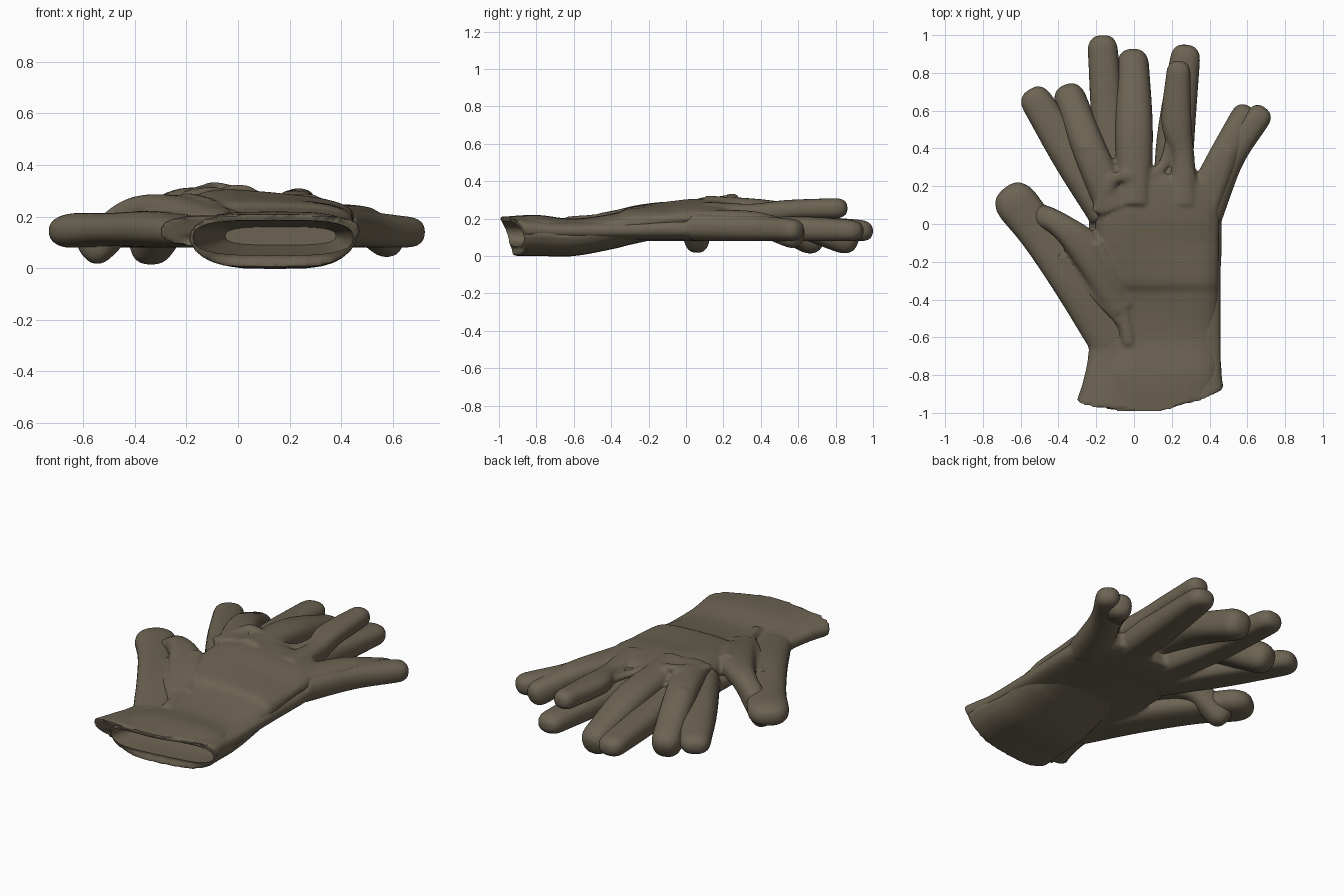
import bpy, bmesh, math
from mathutils import Vector

mat = bpy.data.materials.new("olive_fabric")
mat.diffuse_color = (0.15, 0.125, 0.085, 1)
N = 24


def loft(bm, rings):
    vs = [[bm.verts.new(p) for p in r] for r in rings]
    for a, b in zip(vs, vs[1:]):
        for i in range(N):
            j = (i + 1) % N
            bm.faces.new((a[i], a[j], b[j], b[i]))
    bm.faces.new(vs[0][::-1])
    bm.faces.new(vs[-1])


def sp(v, e):
    return math.copysign(abs(v) ** e, v)


def spline(pts, steps=7):
    # Catmull-Rom through tuples of any length
    p = [Vector(q) for q in pts]
    p = [2 * p[0] - p[1]] + p + [2 * p[-1] - p[-2]]
    out = []
    for k in range(1, len(p) - 2):
        a, b, c, d = p[k - 1:k + 3]
        for s in range(steps):
            t = s / steps
            out.append(0.5 * (2 * b + (c - a) * t + (2 * a - 5 * b + 4 * c - d) * t * t
                              + (3 * b - a - 3 * c + d) * t ** 3))
    return out + [p[-2]]


def palm(bm, stations, floor=-1, taper=0.0, tilt=0.0, ex=0.55):
    # stations: y, left, right, bottom, top
    rings = []
    for y, xl, xr, zb, zt in spline(stations):
        ring = []
        for i in range(N):
            a = 2 * math.pi * i / N
            u, v = sp(math.cos(a), ex), sp(math.sin(a), 0.75)
            z = (zb + zt) / 2 + (zt - zb) / 2 * v
            x = (xl + xr) / 2 + (xr - xl) / 2 * u * (1 - taper * max(0, -v))
            if y > -0.4:                    # back slopes down to the little finger
                z -= tilt * u * max(0, v) * min(1, (y + 0.4) / 0.3)
            f = max(0, (-0.7 - y) / 0.3)    # curved, slanted cuff rim
            yy = y + f * (0.08 * (x / 0.4) ** 2 + 0.35 * (0.2 - z))
            ring.append((x, yy, max(z, floor)))
        rings.append(ring)
    loft(bm, rings)


def finger(bm, pts, floor=-1):
    # pts: x, y, z, half width, half height; the tip is rounded beyond the last one
    path = [(tuple(q[:3]), q[3], q[4]) for q in spline(pts)]
    end, w, h = path[-1]
    d = (Vector(end) - Vector(path[-3][0])).normalized()
    for a in (0.4, 0.8, 1.15, 1.45):
        path.append((tuple(Vector(end) + d * w * math.sin(a)),
                     w * math.cos(a) ** 0.7, h * math.cos(a) ** 0.7))
    rings = []
    for k, (c, w, h) in enumerate(path):
        t = Vector(path[min(k + 1, len(path) - 1)][0]) - Vector(path[max(k - 1, 0)][0])
        s = Vector((t.y, -t.x, 0)).normalized()
        up = s.cross(t).normalized()
        ring = []
        for i in range(N):
            a = 2 * math.pi * i / N
            p = Vector(c) + s * w * sp(math.cos(a), 0.8) + up * h * sp(math.sin(a), 0.85)
            p.z = max(p.z, floor)
            ring.append(p)
        rings.append(ring)
    loft(bm, rings)


def make(name, bm):
    bmesh.ops.recalc_face_normals(bm, faces=bm.faces)
    me = bpy.data.meshes.new(name)
    bm.to_mesh(me)
    bm.free()
    ob = bpy.data.objects.new(name, me)
    bpy.context.collection.objects.link(ob)
    me.materials.append(mat)
    return ob


# cuff cavity, subtracted from both gloves
bm = bmesh.new()
palm(bm, [(-1.15, -0.18, 0.45, 0.06, 0.19), (-0.95, -0.17, 0.445, 0.05, 0.185),
          (-0.75, -0.13, 0.43, 0.05, 0.18), (-0.45, -0.05, 0.38, 0.09, 0.16)])
cavity = make("cuff_cavity", bm)
cavity.hide_render = True
cavity.hide_viewport = True


def finish(name, bm):
    ob = make(name, bm)
    r = ob.modifiers.new("merge", 'REMESH')
    r.mode, r.voxel_size = 'VOXEL', 0.011
    s = ob.modifiers.new("soften", 'SMOOTH')
    s.factor, s.iterations = 0.5, 4
    b = ob.modifiers.new("open_cuff", 'BOOLEAN')
    b.operation, b.object, b.solver = 'DIFFERENCE', cavity, 'EXACT'
    bpy.context.view_layer.objects.active = ob
    ob.select_set(True)
    for m in list(ob.modifiers):
        bpy.ops.object.modifier_apply(modifier=m.name)
    bpy.ops.object.shade_smooth_by_angle(angle=math.radians(40))
    ob.select_set(False)


# lower glove: flat underside, spread fingers
F = 0.08
bm = bmesh.new()
palm(bm, [(-1.0, -0.305, 0.475, 0.08, 0.21), (-0.86, -0.27, 0.465, 0.08, 0.205),
          (-0.65, -0.24, 0.46, 0.08, 0.19), (-0.3, -0.24, 0.46, 0.08, 0.2),
          (0.0, -0.24, 0.465, 0.08, 0.21), (0.18, -0.22, 0.45, 0.08, 0.2),
          (0.27, -0.12, 0.36, 0.09, 0.19)], F, ex=0.45)
for pts in (
    [(-0.12, -0.62, 0.13, 0.12, 0.06), (-0.31, -0.31, 0.15, 0.12, 0.07),
     (-0.49, -0.06, 0.15, 0.11, 0.065), (-0.615, 0.1, 0.145, 0.115, 0.07)],
    [(-0.14, 0.05, 0.17, 0.1, 0.1), (-0.33, 0.35, 0.15, 0.1, 0.085), (-0.51, 0.64, 0.135, 0.085, 0.06)],
    [(-0.05, 0.1, 0.17, 0.1, 0.1), (-0.13, 0.5, 0.15, 0.09, 0.08), (-0.165, 0.92, 0.135, 0.08, 0.06)],
    [(0.2, 0.1, 0.17, 0.1, 0.1), (0.22, 0.45, 0.15, 0.1, 0.08), (0.27, 0.87, 0.135, 0.08, 0.06)],
    [(0.36, 0.05, 0.16, 0.11, 0.08), (0.5, 0.35, 0.15, 0.085, 0.07), (0.655, 0.56, 0.14, 0.068, 0.06)],
):
    finger(bm, pts, F)
finish("lower_glove", bm)

# upper glove: arched back, drooping fingertips, deep cuff
bm = bmesh.new()
palm(bm, [(-1.0, -0.19, 0.46, 0.0, 0.21), (-0.8, -0.18, 0.46, 0.0, 0.22),
          (-0.6, -0.16, 0.45, 0.0, 0.2), (-0.38, -0.14, 0.45, 0.04, 0.23),
          (-0.3, -0.16, 0.45, 0.06, 0.26), (-0.1, -0.2, 0.45, 0.1, 0.28),
          (0.05, -0.2, 0.45, 0.1, 0.295), (0.2, -0.14, 0.42, 0.12, 0.285),
          (0.26, -0.1, 0.34, 0.14, 0.27)], -1, 0.15, 0.03)
for pts in (
    [(-0.06, -0.45, 0.17, 0.09, 0.06), (-0.22, -0.17, 0.22, 0.1, 0.06),
     (-0.4, 0.0, 0.21, 0.065, 0.065), (-0.55, 0.06, 0.09, 0.065, 0.075)],
    [(-0.1, 0.08, 0.24, 0.1, 0.075), (-0.23, 0.38, 0.225, 0.09, 0.075), (-0.335, 0.655, 0.1, 0.085, 0.085)],
    [(0.0, 0.1, 0.25, 0.09, 0.075), (0.0, 0.5, 0.21, 0.1, 0.08), (-0.005, 0.84, 0.1, 0.085, 0.085)],
    [(0.25, 0.1, 0.23, 0.09, 0.06), (0.26, 0.35, 0.22, 0.06, 0.06),
     (0.225, 0.54, 0.245, 0.08, 0.055), (0.235, 0.8, 0.255, 0.064, 0.055)],
    [(0.36, 0.1, 0.19, 0.1, 0.06), (0.47, 0.35, 0.18, 0.08, 0.06), (0.575, 0.565, 0.115, 0.066, 0.072)],
):
    finger(bm, pts)
# low wrinkles and folds lying on the back
folds = [
    [(-0.2, -0.1, 0.275), (-0.12, -0.26, 0.255), (-0.06, -0.45, 0.21), (-0.03, -0.62, 0.195)],
    [(-0.4, -0.16, 0.205), (-0.22, -0.36, 0.2), (-0.06, -0.52, 0.195)],
    [(-0.2, 0.06, 0.28), (-0.13, 0.2, 0.305), (-0.08, 0.25, 0.315), (0.05, 0.23, 0.285)],
    [(-0.12, 0.2, 0.28), (-0.18, 0.3, 0.285), (-0.26, 0.4, 0.28)],
    [(0.08, 0.24, 0.27), (0.16, 0.32, 0.24), (0.2, 0.46, 0.24)],
    [(0.3, 0.22, 0.25), (0.28, 0.36, 0.25), (0.25, 0.5, 0.26)],
    [(0.4, 0.05, 0.225), (0.46, 0.25, 0.225), (0.5, 0.38, 0.22)],
]
for f in folds:
    finger(bm, [(*p, 0.03, 0.018) for p in f])
finish("upper_glove", bm)
